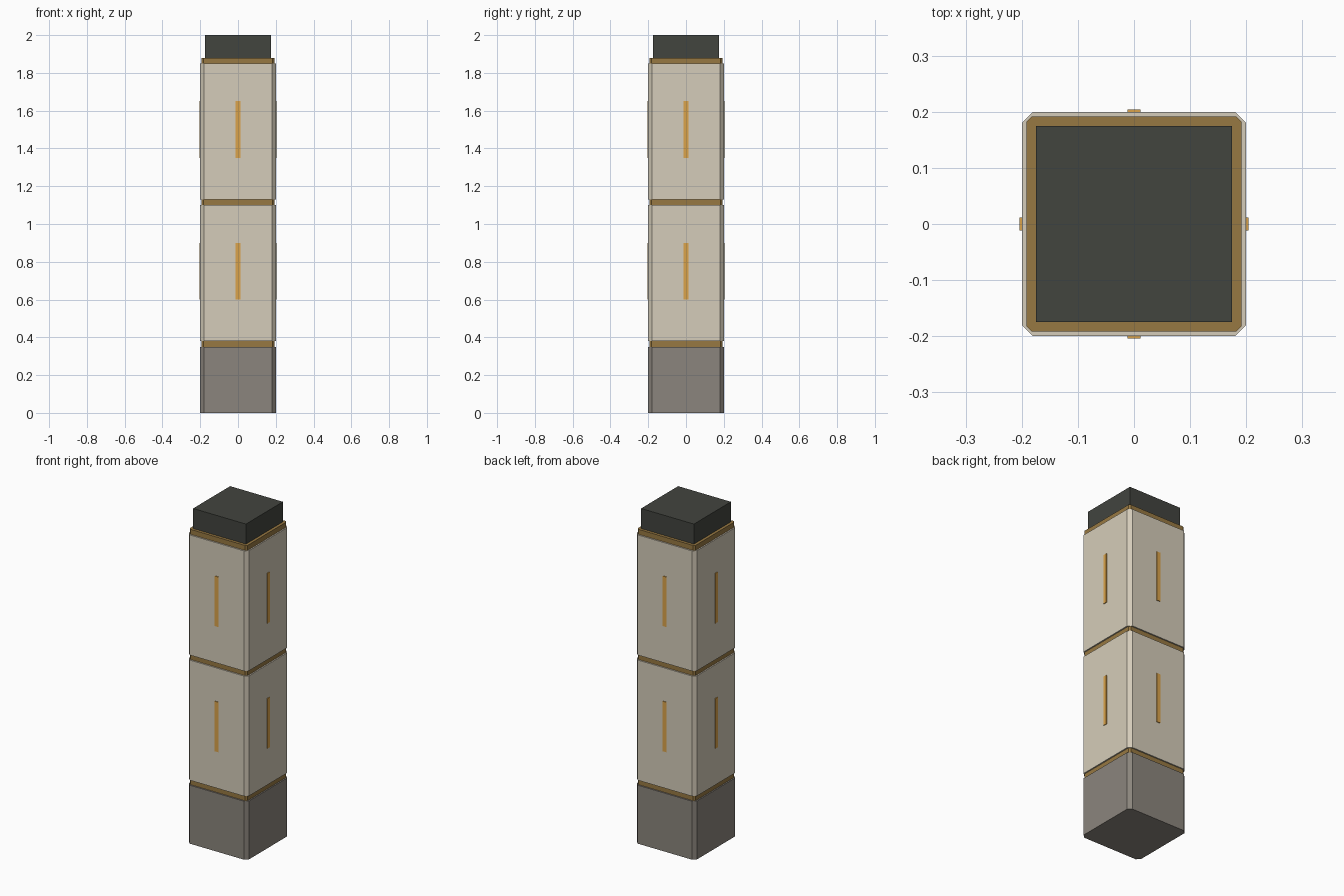
import bpy, bmesh
from math import pi
from mathutils import Matrix

if "Cube" in bpy.data.objects:
    bpy.data.objects.remove(bpy.data.objects["Cube"])


def material(name, rgb):
    m = bpy.data.materials.new(name)
    m.diffuse_color = (*[(c / 255) ** 2.2 for c in rgb], 1)
    m.use_nodes = True
    m.node_tree.nodes["Principled BSDF"].inputs["Base Color"].default_value = m.diffuse_color
    return m


STONE = material("dark_stone", (138, 132, 124))
CREAM = material("cream_panel", (212, 203, 184))
BRASS = material("brass", (150, 120, 68))
AMBER = material("amber_light", (218, 162, 76))
DARK = material("dark_metal", (68, 70, 65))


def add_object(name, bm, mat):
    bmesh.ops.recalc_face_normals(bm, faces=bm.faces)
    me = bpy.data.meshes.new(name)
    bm.to_mesh(me)
    bm.free()
    me.materials.append(mat)
    bpy.context.collection.objects.link(bpy.data.objects.new(name, me))


def block(name, half, z0, z1, mat, chamfer=0.0):
    """Square column section with optional chamfered vertical edges."""
    bm = bmesh.new()
    bmesh.ops.create_cube(bm, size=1, matrix=Matrix.Translation((0, 0, (z0 + z1) / 2))
                          @ Matrix.Diagonal((2 * half, 2 * half, z1 - z0, 1)))
    if chamfer:
        upright = [e for e in bm.edges if abs(e.verts[0].co.z - e.verts[1].co.z) > 1e-4]
        bmesh.ops.bevel(bm, geom=upright, offset=chamfer, segments=1, affect='EDGES')
    add_object(name, bm, mat)


# Dark core, visible as the cap on top
block("core_and_cap", 0.175, 0.01, 2.0, DARK)

# Plinth and the two clad sections
block("base", 0.2, 0.0, 0.35, STONE, 0.02)
block("lower_panel", 0.2, 0.38, 1.10, CREAM, 0.02)
block("upper_panel", 0.2, 1.13, 1.85, CREAM, 0.02)

# Recessed brass bands between the sections
for name, z in (("lower_band", 0.35), ("middle_band", 1.10), ("top_band", 1.85)):
    block(name, 0.192, z, z + 0.03, BRASS, 0.01)

# Vertical light strips on all four faces of both sections
for name, z in (("lower_lights", 0.75), ("upper_lights", 1.5)):
    bm = bmesh.new()
    for i in range(4):
        bmesh.ops.create_cube(bm, size=1, matrix=Matrix.Rotation(i * pi / 2, 4, 'Z')
                              @ Matrix.Translation((0, -0.199, z))
                              @ Matrix.Diagonal((0.024, 0.01, 0.3, 1)))
    add_object(name, bm, AMBER)
